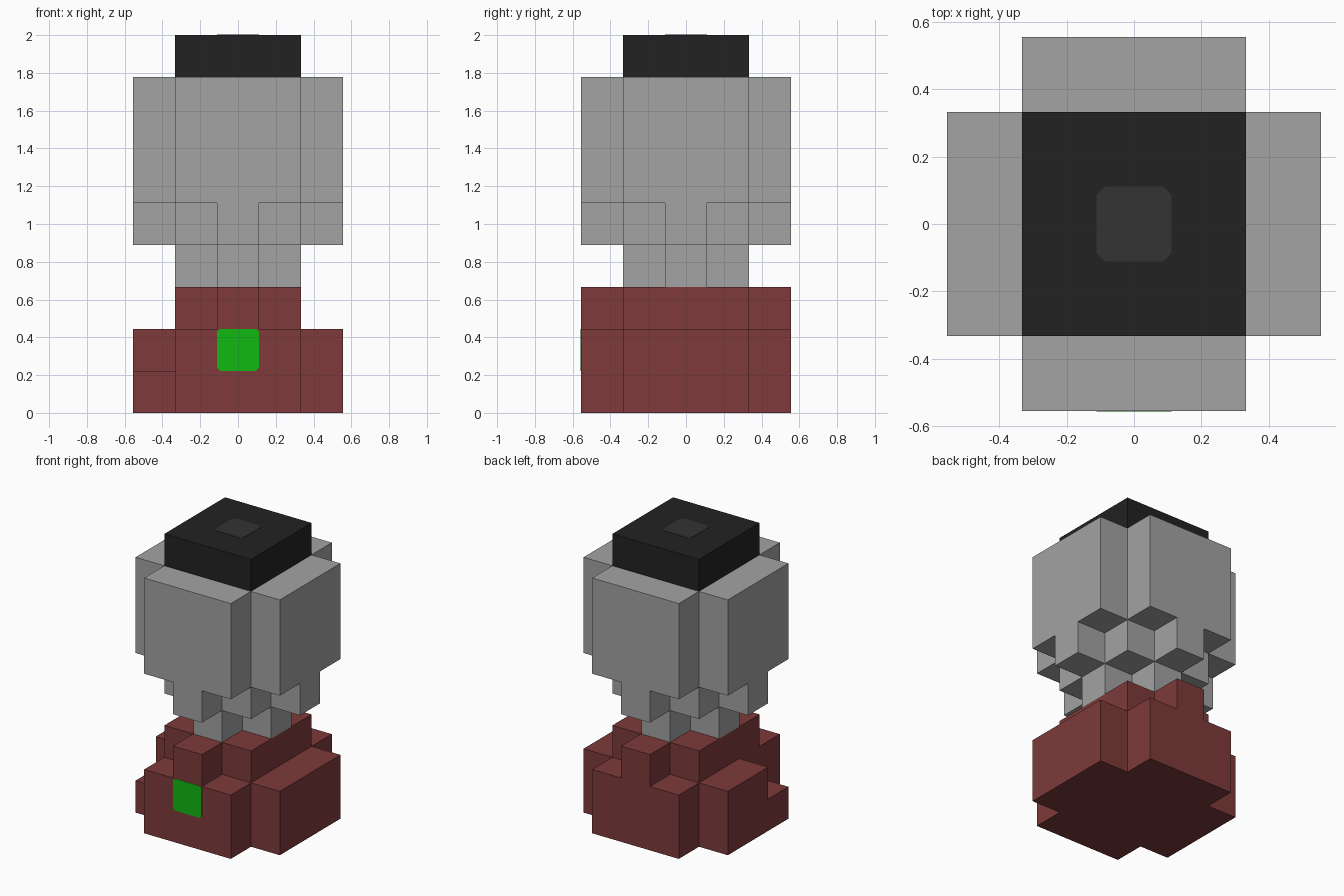
import bpy
import bmesh
from mathutils import Matrix, Vector

if "Cube" in bpy.data.objects:
    bpy.data.objects.remove(bpy.data.objects["Cube"], do_unlink=True)

U = 2 / 9  # edge of one block


def material(name, rgb):
    linear = [((c / 255 + 0.055) / 1.055) ** 2.4 if c > 10 else c / 3295 for c in rgb]
    mat = bpy.data.materials.new(name)
    mat.use_nodes = True
    mat.diffuse_color = (*linear, 1)
    mat.node_tree.nodes["Principled BSDF"].inputs["Base Color"].default_value = (*linear, 1)
    return mat


RED = material("brick red", (126, 58, 58))
GREY = material("light grey", (163, 163, 163))
BLACK = material("soft black", (34, 34, 34))
CHARCOAL = material("charcoal", (51, 51, 51))
GREEN = material("bright green", (17, 184, 17))


def finish(bm, name, mat):
    mesh = bpy.data.meshes.new(name)
    bm.to_mesh(mesh)
    bm.free()
    mesh.materials.append(mat)
    obj = bpy.data.objects.new(name, mesh)
    bpy.context.collection.objects.link(obj)
    return obj


def block_part(name, cells, mat):
    """Outer shell of a set of unit blocks, with flat areas merged."""
    bm = bmesh.new()
    for cell in cells:
        centre = Vector((cell[0], cell[1], cell[2] + 0.5))
        for axis in range(3):
            for sign in (-1, 1):
                neighbour = list(cell)
                neighbour[axis] += sign
                if tuple(neighbour) in cells:
                    continue
                corners = []
                for a, b in ((-1, -1), (1, -1), (1, 1), (-1, 1))[::sign]:
                    p = centre.copy()
                    p[axis] += sign / 2
                    p[(axis + 1) % 3] += a / 2
                    p[(axis + 2) % 3] += b / 2
                    corners.append(bm.verts.new(p * U))
                bm.faces.new(corners)
    bmesh.ops.remove_doubles(bm, verts=bm.verts, dist=0.001)
    bmesh.ops.dissolve_limit(bm, angle_limit=0.01, verts=bm.verts, edges=bm.edges)
    return finish(bm, name, mat)


def plate(name, location, rotation, mat, cut=0.016, thickness=0.002):
    """Thin square tile with clipped corners, facing its local +z."""
    h = U / 2
    k = h - cut
    outline = [(k, -h), (h, -k), (h, k), (k, h), (-k, h), (-h, k), (-h, -k), (-k, -h)]
    bm = bmesh.new()
    face = bm.faces.new([bm.verts.new((x, y, 0)) for x, y in outline])
    top = bmesh.ops.extrude_face_region(bm, geom=[face])["geom"]
    bmesh.ops.translate(bm, vec=(0, 0, thickness),
                        verts=[g for g in top if isinstance(g, bmesh.types.BMVert)])
    bmesh.ops.recalc_face_normals(bm, faces=bm.faces)
    obj = finish(bm, name, mat)
    obj.matrix_world = Matrix.Translation(location) @ rotation
    return obj


# Floor plans, as block columns
grid = [(x, y) for x in range(-2, 3) for y in range(-2, 3)]
square = {(x, y) for x, y in grid if max(abs(x), abs(y)) <= 1}
cross = {(x, y) for x, y in grid if abs(x) + abs(y) < 4}
diamond = {(x, y) for x, y in grid if abs(x) + abs(y) <= 1}
tips_x = {(-2, 0), (2, 0)}
tips_y = {(0, -2), (0, 2)}


def stack(layers):
    return {(x, y, z) for z, plan in layers.items() for x, y in plan}


# Base: wide foot with a chipped corner, stepping up front and back
block_part("base", stack({0: cross, 1: cross - {(-2, -1)}, 2: square | tips_y}), RED)

# Bulb: narrow neck flaring out to the full body
bulb = {3: diamond, 4: square | tips_x | tips_y, 5: cross, 6: cross, 7: cross}
block_part("bulb", stack(bulb), GREY)

# Cap on top
block_part("cap", stack({8: square}), BLACK)

# Painted details
plate("cap_spot", (0, 0, 9 * U), Matrix.Identity(4), CHARCOAL, cut=0.024)
plate("front_button", (0, -2.5 * U, 1.5 * U), Matrix.Rotation(1.5707963, 4, 'X'), GREEN)
